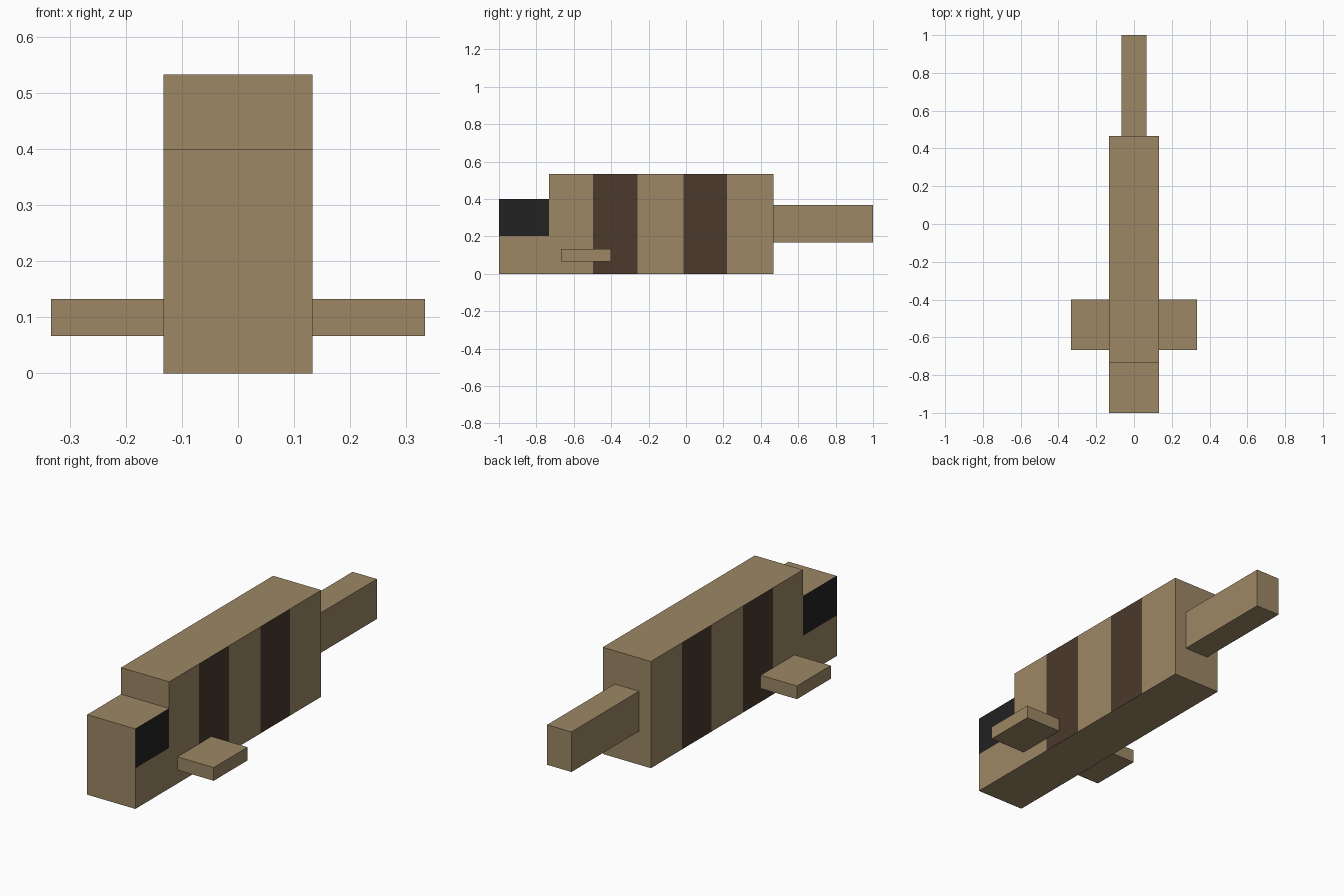
import bpy
import bmesh
from mathutils import Vector

cube = bpy.data.objects.get("Cube")
if cube:
    bpy.data.objects.remove(cube, do_unlink=True)


def material(name, rgb):
    mat = bpy.data.materials.new(name)
    mat.use_nodes = True
    color = (*rgb, 1)
    mat.diffuse_color = color
    mat.node_tree.nodes["Principled BSDF"].inputs["Base Color"].default_value = color
    return mat


TAN = material("tan", (0.333, 0.242, 0.130))
BROWN = material("dark brown", (0.069, 0.041, 0.025))
BLACK = material("near black", (0.016, 0.016, 0.016))


def box(name, low, high, accent=None, axis=1, bands=()):
    """Box from corner to corner; bands along an axis paint its left and right sides."""
    low, high = Vector(low), Vector(high)
    bm = bmesh.new()
    bmesh.ops.create_cube(bm, size=1)
    for v in bm.verts:
        v.co = (low + high) / 2 + v.co * (high - low)

    # Cut the edges of the painted bands
    normal = Vector([float(i == axis) for i in range(3)])
    for cut in (c for band in bands for c in band):
        if low[axis] < cut < high[axis]:
            geom = bm.verts[:] + bm.edges[:] + bm.faces[:]
            bmesh.ops.bisect_plane(bm, geom=geom, plane_co=normal * cut, plane_no=normal)

    # Colour side faces that lie inside a band
    bm.normal_update()
    for f in bm.faces:
        middle = f.calc_center_median()[axis]
        if abs(f.normal.x) > 0.9 and any(a < middle < b for a, b in bands):
            f.material_index = 1

    mesh = bpy.data.meshes.new(name)
    bm.to_mesh(mesh)
    bm.free()
    mesh.materials.append(TAN)
    if accent:
        mesh.materials.append(accent)
    obj = bpy.data.objects.new(name, mesh)
    bpy.context.collection.objects.link(obj)
    return obj


HALF = 0.133
FRONT, NECK, REAR, TIP = -1, -0.733, 0.467, 1

# Striped body, head with dark eye patches, and tail
box("body", (-HALF, NECK, 0), (HALF, REAR, 0.533), BROWN, 1,
    [(-0.497, -0.26), (-0.013, 0.22)])
box("head", (-HALF, FRONT, 0), (HALF, NECK, 0.4), BLACK, 2, [(0.203, 0.41)])
box("tail", (-0.067, REAR, 0.167), (0.067, TIP, 0.367))

# Side fins
box("left_fin", (HALF, -0.667, 0.067), (0.333, -0.4, 0.133))
box("right_fin", (-0.333, -0.667, 0.067), (-HALF, -0.4, 0.133))
